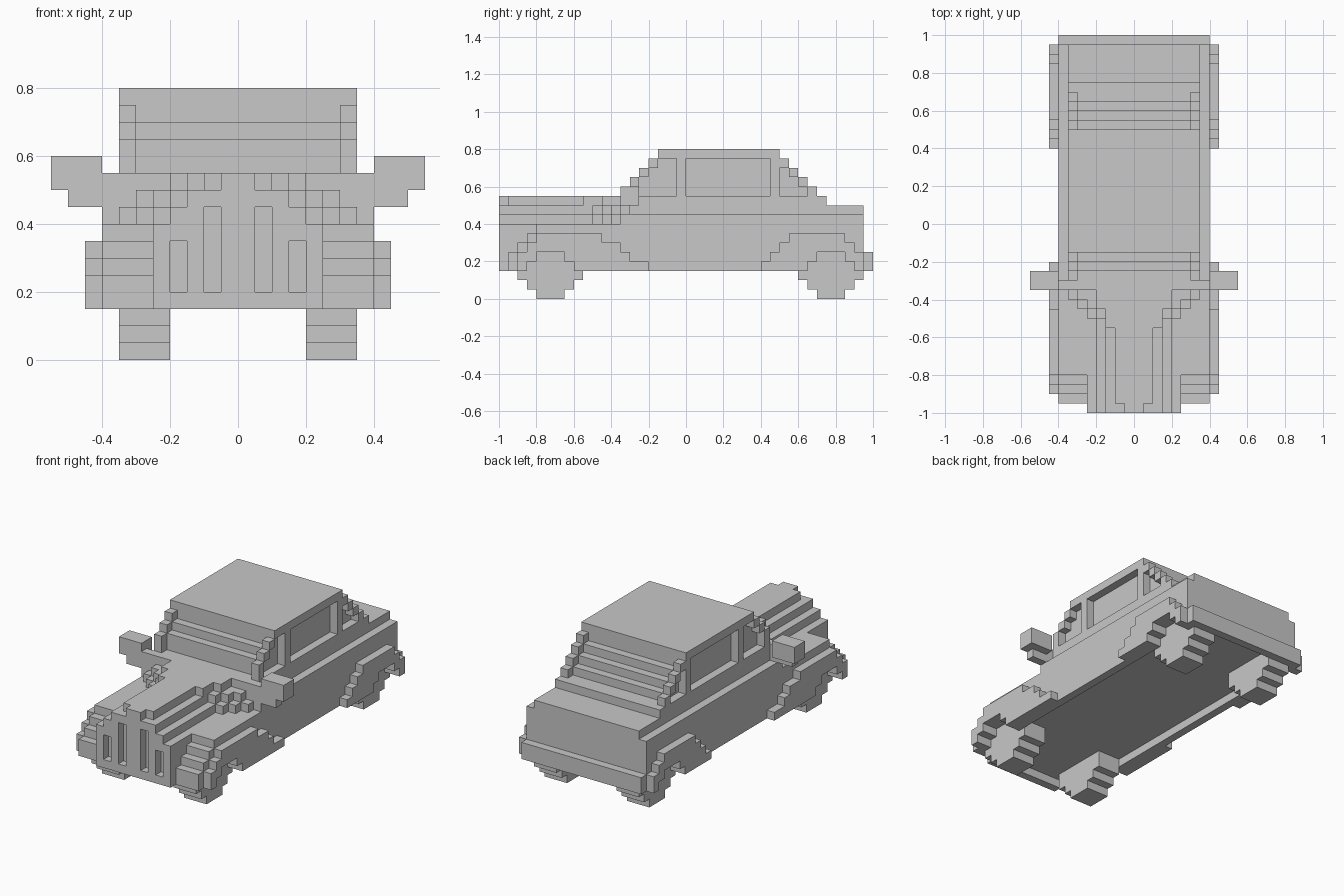
import bpy
import bmesh
from mathutils import Vector

UNIT = 0.05  # edge length of one block

default_cube = bpy.data.objects.get("Cube")
if default_cube:
    bpy.data.objects.remove(default_cube, do_unlink=True)

grey = bpy.data.materials.new("plain grey")
grey.use_nodes = True
grey_colour = (0.58, 0.58, 0.58, 1)
grey.diffuse_color = grey_colour
grey.node_tree.nodes["Principled BSDF"].inputs["Base Color"].default_value = grey_colour


class Part:
    """Collects blocks measured in whole units and turns them into one object."""

    def __init__(self, name):
        self.name = name
        self.mesh = bmesh.new()

    def box(self, x, y, z):
        low, high = (Vector(corner) * UNIT for corner in zip(x, y, z))
        verts = bmesh.ops.create_cube(self.mesh, size=1)["verts"]
        for vert in verts:
            vert.co = (low + high) / 2 + vert.co * (high - low)

    def slab(self, half_width, y, z):
        self.box((-half_width, half_width), y, z)

    def pair(self, x, y, z):
        self.box(x, y, z)
        self.box((-x[1], -x[0]), y, z)

    def finish(self):
        data = bpy.data.meshes.new(self.name)
        self.mesh.to_mesh(data)
        self.mesh.free()
        data.materials.append(grey)
        bpy.context.collection.objects.link(bpy.data.objects.new(self.name, data))


RIM, FLOOR, BELT, SILL, ROOF = 3, 4, 9, 11, 16
FRONT, REAR = -20, 20
NOSE = FRONT + 1
TAIL = REAR - 1
COWL = -7
AXLE = 15


def arch(column):
    """Lower edge of the bodywork above a given lengthwise column."""
    distance = abs(abs(column) - AXLE)
    return RIM + max(0, min(2, 3 - distance))


def arched_skin(part, x, start, end, top):
    for column in range(start, end):
        if arch(column) < top:
            part.pair(x, (column, column + 1), (arch(column), top))


# Lower body: raised floor inside a rim with wheel openings
body = Part("lower_body")
body.slab(5, (NOSE, -16), (FLOOR, 8))
body.slab(7, (-16, TAIL), (FLOOR, 8))
body.pair((5, 7), (NOSE, NOSE + 1), (RIM, FLOOR))
arched_skin(body, (7, 8), -16, TAIL, 8)
for step, top in enumerate((5, 6, 7)):
    start = NOSE + step
    body.pair((5, 7), (start, start + 1), (FLOOR, top))
    arched_skin(body, (7, 8), start, start + 1, top)
body.slab(8, (COWL, TAIL), (8, BELT))
body.finish()

# Upper body, boot shelf and cowl
shoulder = Part("shoulder")
shoulder.slab(7, (COWL, TAIL), (BELT, BELT + 1))
shoulder.slab(7, (COWL, AXLE), (BELT + 1, SILL))
shoulder.slab(8, (COWL, COWL + 1), (BELT, SILL))
shoulder.finish()

# Hood in three layers that widen towards the cowl
hood = Part("hood")
layers = (
    (4, (-10, -9, -8, COWL)),
    (3, (-10, -9, -8, COWL)),
    (2, (-11, -9, COWL)),
)
for level, (width, ends) in enumerate(layers):
    start = NOSE
    for extra, end in enumerate(ends):
        hood.slab(width + extra, (start, end), (8 + level, BELT + level))
        start = end
hood.finish()

# Grille with four upright slots
grille = Part("grille")
front_row = (FRONT, NOSE)
grille.slab(1, front_row, (RIM, SILL))
grille.pair((1, 2), front_row, (BELT, SILL - 1))
grille.pair((2, 3), front_row, (RIM, SILL - 1))
grille.pair((3, 4), front_row, (7, BELT))
grille.pair((4, 5), front_row, (RIM, 8))
for slot in (1, 3):
    grille.pair((slot, slot + 1), front_row, (RIM, FLOOR))
grille.finish()

# Fenders as stepped outer skins
fender_steps = {
    "front_fenders": ((-18, -17, 5), (-17, -16, 6), (-16, -9, 7), (-9, -7, 6), (-7, -6, 5), (-6, -4, 4)),
    "rear_fenders": ((8, 9, 4), (9, 10, 5), (10, 11, 6), (11, 17, 7), (17, 18, 6), (18, 19, 5)),
}
for name, steps in fender_steps.items():
    fenders = Part(name)
    for start, end, top in steps:
        arched_skin(fenders, (8, 9), start, end, top)
    fenders.finish()

# Stepped wheels
for name, axle in (("front_wheels", -AXLE), ("rear_wheels", AXLE)):
    wheels = Part(name)
    for row in range(5):
        reach = min(row + 1, 3)
        wheels.pair((4, 7), (axle - reach, axle + reach + 1), (row, row + 1))
    wheels.finish()

# Cabin glass block, set in behind the pillars
glass = Part("cabin_glass")
for bottom, top, front, back in ((11, 12, -5, 13), (12, 13, -5, 12), (13, 14, -4, 11), (14, 16, -3, 10)):
    glass.slab(6, (front, back), (bottom, top))
glass.finish()

# Stepped pillars and door posts
pillars = Part("pillars")
side = (6, 7)
for level, front in enumerate((-6, -6, -5, -4)):
    height = (SILL + level, SILL + level + 1)
    pillars.pair(side, (front, front + 1), height)
    back = 14 - level
    pillars.pair(side, (back - 1, back), height)
for post in (-1, 9):
    pillars.pair(side, (post, post + 1), (SILL, ROOF - 1))
pillars.finish()

# Roof
roof = Part("roof")
roof.slab(7, (-3, 10), (ROOF - 1, ROOF))
roof.finish()

# Door mirrors on short arms
mirrors = Part("mirrors")
mirrors.pair((8, 11), (-7, -5), (10, 12))
mirrors.pair((8, 10), (-7, -6), (BELT, 10))
mirrors.finish()

# Rear bumper
bumper = Part("rear_bumper")
bumper.slab(8, (TAIL, REAR), (RIM, RIM + 2))
bumper.finish()
